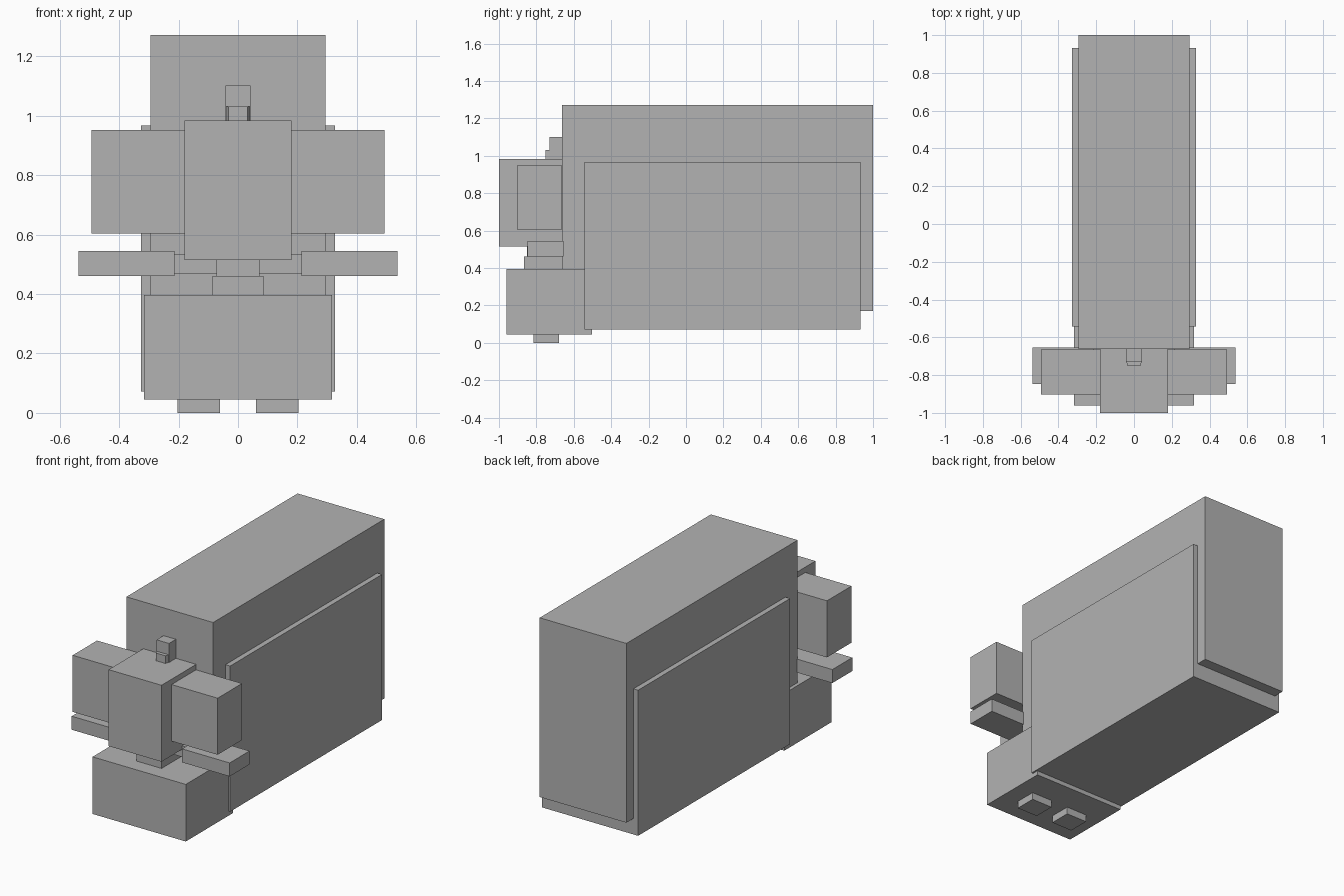
import bpy, bmesh

if "Cube" in bpy.data.objects:
    bpy.data.objects.remove(bpy.data.objects["Cube"])

grey = bpy.data.materials.new("plain_grey")
grey.diffuse_color = (0.45, 0.45, 0.45, 1)
grey.use_nodes = True
grey.node_tree.nodes["Principled BSDF"].inputs["Base Color"].default_value = grey.diffuse_color


def box(name, x, y, z, front_taper=1.0):
    """Box from (min, max) ranges; front_taper narrows the -y face."""
    bm = bmesh.new()
    bmesh.ops.create_cube(bm, size=1)
    for v in bm.verts:
        s = front_taper if v.co.y < 0 else 1.0
        v.co = [(r[0] + r[1]) / 2 + c * k * (r[1] - r[0])
                for c, k, r in zip(v.co, (s, 1, 1), (x, y, z))]
    mesh = bpy.data.meshes.new(name)
    bm.to_mesh(mesh)
    bm.free()
    mesh.materials.append(grey)
    ob = bpy.data.objects.new(name, mesh)
    bpy.context.collection.objects.link(ob)
    return ob


def centred(name, half, y, z, front_taper=1.0):
    return box(name, (-half, half), y, z, front_taper)


def pair(name, x, y, z):
    box("right_" + name, x, y, z)
    box("left_" + name, (-x[1], -x[0]), y, z)


# Long body and the wider panel block around its lower part
centred("body", 0.295, (-0.663, 1.0), (0.17, 1.272))
centred("side_panels", 0.327, (-0.543, 0.932), (0.072, 0.967))

# Front base with feet
centred("front_base", 0.317, (-0.96, -0.502), (0.045, 0.396))
pair("foot", (0.06, 0.204), (-0.815, -0.68), (0.0, 0.045))

# Neck stack
centred("neck_base", 0.086, (-0.865, -0.663), (0.396, 0.461))
centred("neck", 0.072, (-0.85, -0.663), (0.461, 0.516))

# Flat side plates joined by a bar
centred("plate_bar", 0.215, (-0.80, -0.70), (0.467, 0.535))
pair("side_plate", (0.213, 0.537), (-0.848, -0.655), (0.461, 0.544))

# Head with side blocks
centred("head", 0.18, (-1.0, -0.663), (0.514, 0.984))
pair("head_block", (0.18, 0.493), (-0.902, -0.665), (0.603, 0.951))

# Knob on top of the head
centred("knob", 0.042, (-0.73, -0.66), (0.984, 1.101))
centred("knob_step", 0.04, (-0.752, -0.73), (0.984, 1.031), 0.82)
